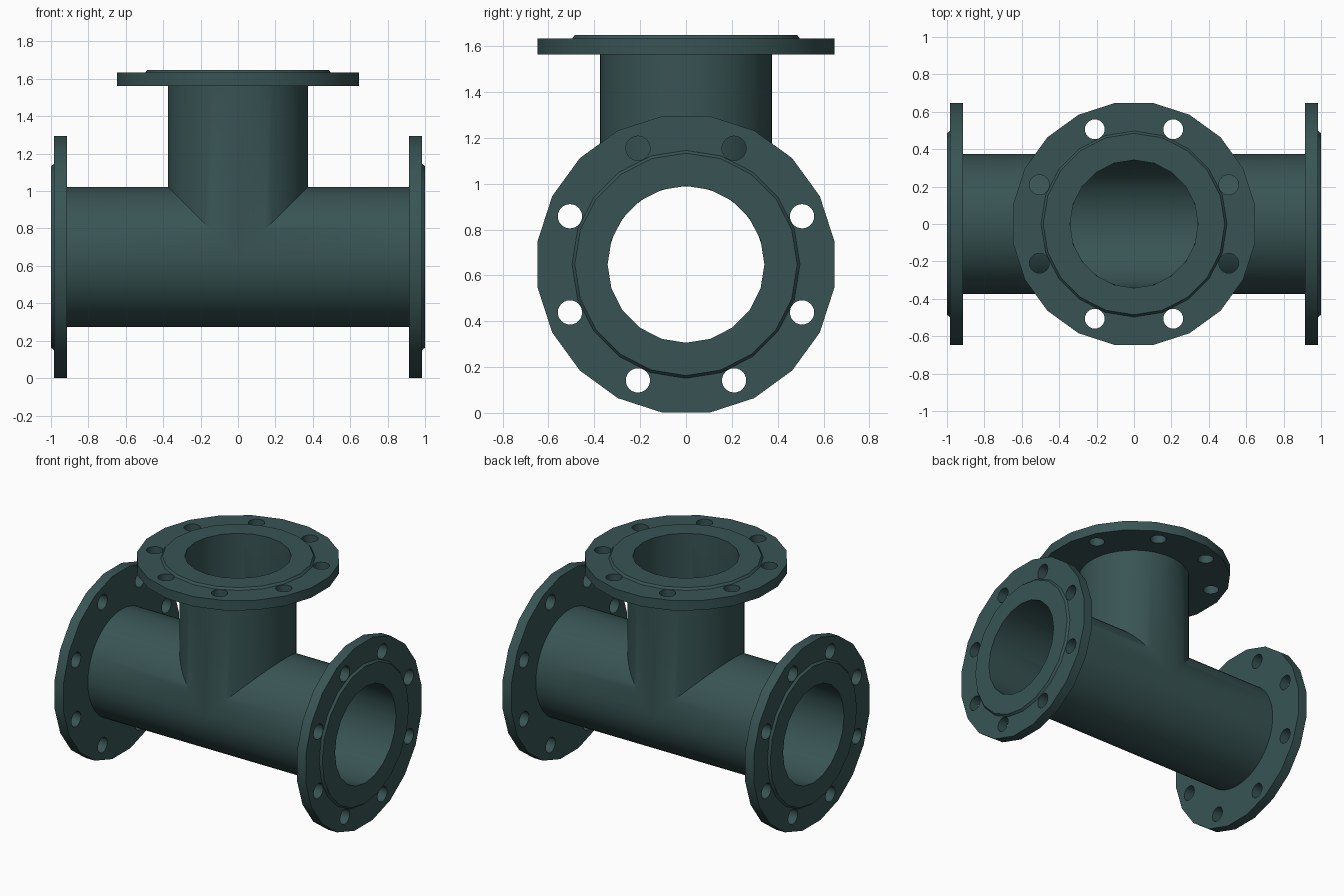
import bpy, bmesh
from math import pi, sin, cos, radians
from mathutils import Matrix

if "Cube" in bpy.data.objects:
    bpy.data.objects.remove(bpy.data.objects["Cube"])

ZC = 0.648                 # height of the run axis
R_OUT, R_IN = 0.375, 0.34  # pipe wall
SEG = 64

mat = bpy.data.materials.new("dark_teal_iron")
mat.diffuse_color = (0.04, 0.088, 0.088, 1)
mat.use_nodes = True
mat.node_tree.nodes["Principled BSDF"].inputs["Base Color"].default_value = mat.diffuse_color


def finish(bm, name):
    me = bpy.data.meshes.new(name)
    bm.to_mesh(me)
    bm.free()
    ob = bpy.data.objects.new(name, me)
    bpy.context.collection.objects.link(ob)
    return ob


def smooth(ob):
    bpy.ops.object.select_all(action='DESELECT')
    ob.select_set(True)
    bpy.context.view_layer.objects.active = ob
    bpy.ops.object.shade_smooth_by_angle(angle=radians(30))


def bridge(bm, a, b, flip=False):
    va = [bm.verts.new(p) for p in a]
    vb = [bm.verts.new(p) for p in b]
    n = len(va)
    for i in range(n):
        j = (i + 1) % n
        f = bm.faces.new((va[i], va[j], vb[j], vb[i]))
        if flip:
            f.normal_flip()


# tee body: two run halves and a branch, mitred where |x| = z
def tee_skin(bm, r, inward):
    ang = [2 * pi * i / SEG for i in range(SEG)]
    for s in (1, -1):
        start = [(s * max(0, r * cos(a)), r * sin(a), r * cos(a)) for a in ang]
        end = [(s * 0.95, y, z) for x, y, z in start]
        bridge(bm, start, end, (s > 0) != inward)
    low = [(r * cos(a), r * sin(a), abs(r * cos(a))) for a in ang]
    top = [(x, y, 0.95) for x, y, z in low]
    bridge(bm, low, top, inward)


bm = bmesh.new()
tee_skin(bm, R_OUT, False)
tee_skin(bm, R_IN, True)
bmesh.ops.remove_doubles(bm, verts=bm.verts, dist=1e-4)
bmesh.ops.dissolve_degenerate(bm, edges=bm.edges, dist=1e-5)
body = finish(bm, "tee_body")
body.location.z = ZC
body.data.materials.append(mat)
smooth(body)

# flange blank: revolved closed profile (radius, height, angular offset)
profile = [(0.342, 0.915, 0), (0.655, 0.915, 9), (0.655, 0.985, 9),
           (0.497, 0.985, 0), (0.485, 1.0, 0), (0.342, 1.0, 0)]
N = 20
bm = bmesh.new()
rings = [[bm.verts.new((r * cos(2 * pi * i / N + radians(o)),
                        r * sin(2 * pi * i / N + radians(o)), z))
          for i in range(N)] for r, z, o in profile]
for k, a in enumerate(rings):
    b = rings[(k + 1) % len(rings)]
    for i in range(N):
        j = (i + 1) % N
        bm.faces.new((a[i], a[j], b[j], b[i]))
bmesh.ops.recalc_face_normals(bm, faces=bm.faces)
blank = finish(bm, "flange_blank")

# eight bolt holes
bm = bmesh.new()
for k in range(8):
    a = radians(22.5 + 45 * k)
    bmesh.ops.create_cone(bm, cap_ends=True, segments=24, radius1=0.053, radius2=0.053,
                          depth=0.4, matrix=Matrix.Translation((0.548 * cos(a), 0.548 * sin(a), 0.95)))
cutter = finish(bm, "bolt_hole_cutter")
cutter.hide_render = True
mod = blank.modifiers.new("holes", 'BOOLEAN')
mod.operation = 'DIFFERENCE'
mod.solver = 'EXACT'
mod.object = cutter
dg = bpy.context.evaluated_depsgraph_get()
drilled = bpy.data.meshes.new_from_object(blank.evaluated_get(dg))
for ob in (blank, cutter):
    bpy.data.objects.remove(ob)
drilled.materials.clear()
drilled.materials.append(mat)

# the three flanges
for name, rot in (("right_flange", pi / 2), ("left_flange", -pi / 2), ("top_flange", 0)):
    ob = bpy.data.objects.new(name, drilled.copy())
    bpy.context.collection.objects.link(ob)
    ob.rotation_euler.y = rot
    ob.location.z = ZC
    smooth(ob)
